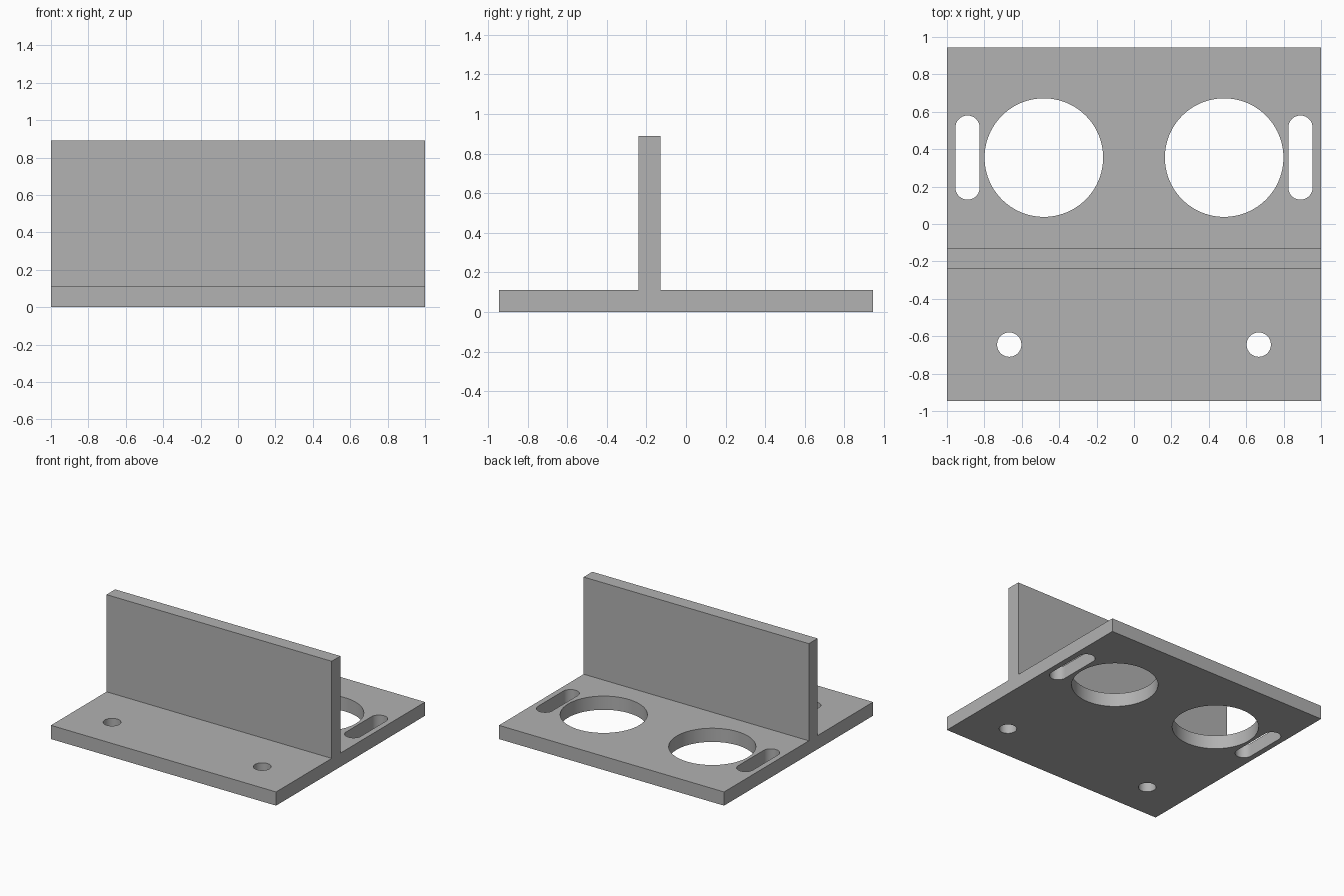
import bpy, bmesh
from math import cos, sin, pi, radians

old = bpy.data.objects.get("Cube")
if old:
    bpy.data.objects.remove(old, do_unlink=True)

DEPTH, THICK, HEIGHT = 0.945, 0.11, 0.89
WALL_FRONT, WALL_BACK = -0.24, -0.13

grey = bpy.data.materials.new("plain grey")
grey.use_nodes = True
colour = (0.445, 0.445, 0.445, 1)
grey.diffuse_color = colour
grey.node_tree.nodes["Principled BSDF"].inputs["Base Color"].default_value = colour


def extrude(bm, points, offset):
    """Close a profile and extrude it into a solid."""
    face = bm.faces.new([bm.verts.new(p) for p in points])
    result = bmesh.ops.extrude_face_region(bm, geom=[face], use_keep_orig=True)
    moved = [v for v in result["geom"] if isinstance(v, bmesh.types.BMVert)]
    bmesh.ops.translate(bm, verts=moved, vec=offset)


def finish(bm, name):
    bmesh.ops.recalc_face_normals(bm, faces=bm.faces)
    mesh = bpy.data.meshes.new(name)
    bm.to_mesh(mesh)
    bm.free()
    mesh.materials.append(grey)
    obj = bpy.data.objects.new(name, mesh)
    bpy.context.collection.objects.link(obj)
    return obj


def slot(x, y, radius, straight=0.0, steps=32):
    """Outline of a round hole, or of a slot stretched along y."""
    points = []
    for start, shift in ((0, straight / 2), (pi, -straight / 2)):
        for i in range(steps + 1 if straight else steps):
            a = start + pi * i / steps
            points.append((x + radius * cos(a), y + shift + radius * sin(a), -0.1))
    return points


# Base plate and upright wall as one T-shaped section
bm = bmesh.new()
section = [(-DEPTH, 0), (DEPTH, 0), (DEPTH, THICK), (WALL_BACK, THICK),
           (WALL_BACK, HEIGHT), (WALL_FRONT, HEIGHT), (WALL_FRONT, THICK), (-DEPTH, THICK)]
extrude(bm, [(-1, y, z) for y, z in section], (2, 0, 0))
bracket = finish(bm, "bracket")

# Large openings, side slots and screw holes, mirrored left and right
bm = bmesh.new()
for side in (-1, 1):
    extrude(bm, slot(side * 0.482, 0.355, 0.317, steps=48), (0, 0, 0.3))
    extrude(bm, slot(side * 0.89, 0.355, 0.065, straight=0.32), (0, 0, 0.3))
    extrude(bm, slot(side * 0.667, -0.645, 0.065), (0, 0, 0.3))
cutter = finish(bm, "hole_cutter")
cutter.hide_render = True

cut = bracket.modifiers.new("holes", "BOOLEAN")
cut.operation = "DIFFERENCE"
cut.solver = "EXACT"
cut.object = cutter

bpy.ops.object.select_all(action="DESELECT")
bracket.select_set(True)
bpy.context.view_layer.objects.active = bracket
bpy.ops.object.modifier_apply(modifier=cut.name)
bpy.data.objects.remove(cutter, do_unlink=True)
bpy.ops.object.shade_smooth_by_angle(angle=radians(30))
